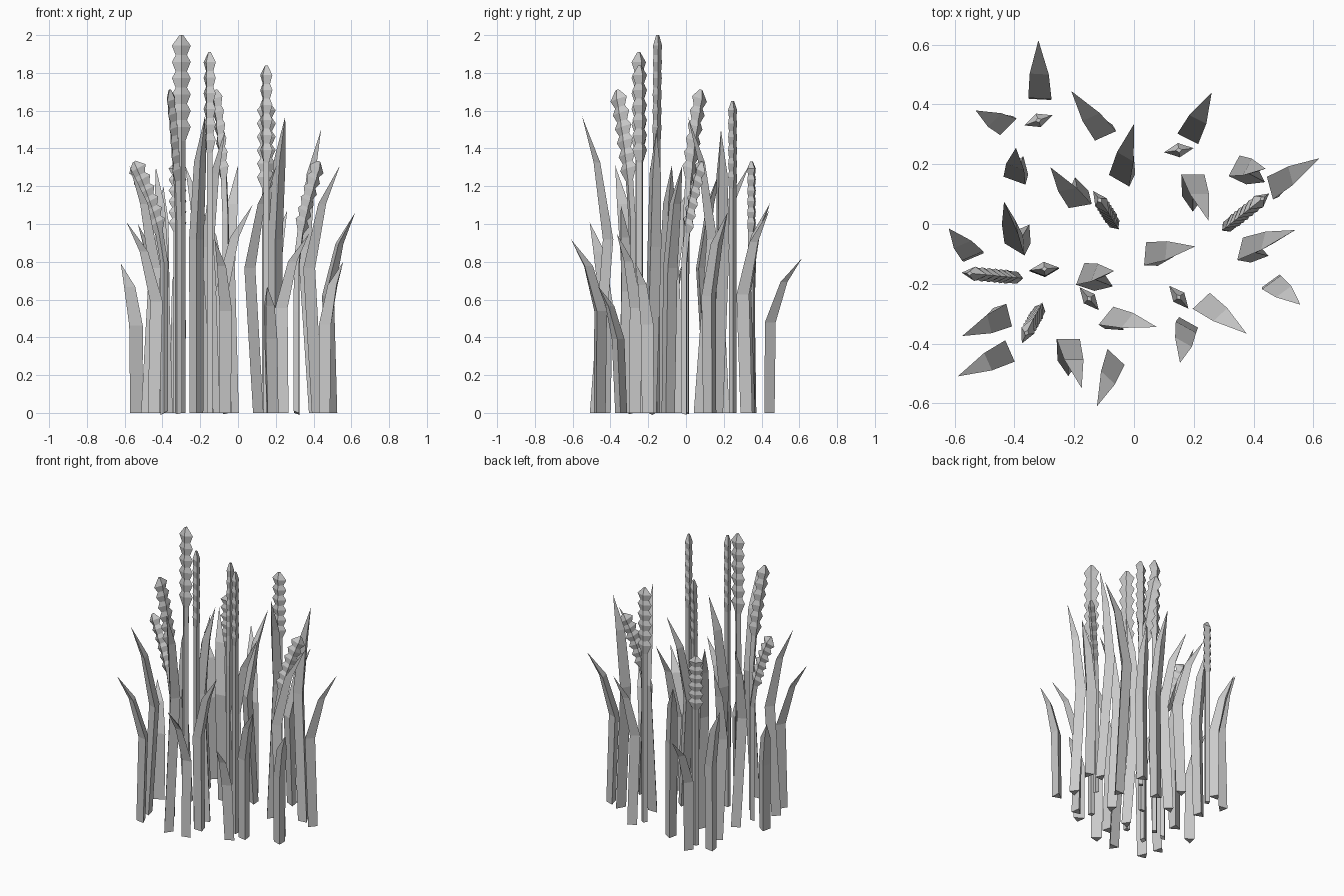
import bpy
import math
from mathutils import Vector

if "Cube" in bpy.data.objects:
    bpy.data.objects.remove(bpy.data.objects["Cube"])


def loft(name, rings, tip=None):
    """Skin equal-sized rings, cap the bottom, and close to a tip or a cap."""
    n = len(rings[0])
    verts = [p for r in rings for p in r]
    faces = [tuple(reversed(range(n)))]
    for k in range(len(rings) - 1):
        for i in range(n):
            j = (i + 1) % n
            faces.append((k * n + i, k * n + j, (k + 1) * n + j, (k + 1) * n + i))
    top = (len(rings) - 1) * n
    if tip is None:
        faces.append(tuple(range(top, top + n)))
    else:
        verts.append(tip)
        faces += [(top + i, top + (i + 1) % n, len(verts) - 1) for i in range(n)]
    me = bpy.data.meshes.new(name)
    me.from_pydata([tuple(v) for v in verts], [], faces)
    me.update()
    bpy.context.collection.objects.link(bpy.data.objects.new(name, me))


def blade(x, y, tx, ty, h, angle):
    """Three-sided leaf: flat inner face, outer ridge, bent to a pointed tip."""
    a = math.radians(angle)
    side = Vector((math.cos(a), math.sin(a), 0))
    out = Vector((-side.y, side.x, 0))
    base, lean = Vector((x, y, 0)), Vector((tx - x, ty - y, 0))
    if out.dot(lean) < 0:
        out, side = -out, -side
    rings = []
    for z, shift, wide, deep in (
            (0, out * 0.1 * (h - 0.85), 0.036, 0.052),
            (0.585, Vector(), 0.039, 0.055),
            (0.845, lean * 0.42, 0.032, 0.035)):
        c = base + shift + Vector((0, 0, z * h))
        rings.append([c - side * wide, c + out * deep, c + side * wide][::-1])
    loft("grass_blade", rings, base + lean + Vector((0, 0, h)))


def ear(x, y, tx, ty, h, angle):
    """Thin stalk carrying a notched diamond-section seed head."""
    a = math.radians(angle)
    u = Vector((math.cos(a), math.sin(a), 0))
    v = Vector((-u.y, u.x, 0))
    lean = Vector((tx - x, ty - y, 0))

    def ring(t, wide, deep):
        f = max(0, (t - 0.58) / 0.42) ** 1.6
        c = Vector((x, y, t * h)) + lean * f
        tilt = Vector((0, 0, -0.6 * u.dot(lean) / 0.17)) if lean.length > 0.05 else Vector()
        w = (u + tilt).normalized() * wide
        return [c + w, c + v * deep, c - w, c - v * deep]

    rings = [ring(t, 0.022, 0.02) for t in (0, 0.4, 0.6, 0.72)]
    # Seed bulges
    for i in range(6):
        t = 0.735 + i * 0.043
        rings += [ring(t + 0.022, 0.05, 0.024), ring(t + 0.04, 0.03, 0.02)]
    rings[-1] = ring(1.0, 0.01, 0.008)
    loft("seed_ear", rings)


# Leaves: inner edge centre, tip, height, edge direction
BLADES = [
    (-.315, .42, -.32, .615, .82, -3), (-.42, .325, -.53, .38, 1.0, 45),
    (-.095, .295, -.21, .445, 1.11, 24), (.18, .285, .26, .44, 1.07, -27),
    (-.05, .145, 0, .335, 1.31, -30), (-.4, .145, -.395, .255, 1.2, -20),
    (-.18, .06, -.28, .19, 1.31, 10), (-.4, -.085, -.435, .075, 1.3, -31),
    (.335, .195, .44, .185, 1.5, 62), (.455, .12, .62, .22, 1.06, 105),
    (.197, .165, .25, .01, 1.57, 0), (.037, -.1, .205, -.075, 1.31, 85),
    (.355, -.083, .54, -.02, 1.31, 76), (.46, -.195, .557, -.27, .8, 36),
    (.225, -.257, .377, -.367, .95, 43), (.174, -.345, .154, -.465, .67, -29),
    (-.094, -.307, .077, -.345, 1.1, 51), (-.06, -.445, -.124, -.61, .92, -43),
    (-.22, -.385, -.175, -.55, 1.57, 0), (-.415, -.425, -.59, -.51, 1.01, -66),
    (-.418, -.305, -.575, -.375, 1.31, -76), (-.54, -.107, -.62, -.015, .79, 23),
    (-.18, -.167, -.067, -.157, 1.5, 69),
]
for b in BLADES:
    blade(*b)

# Ears: foot, tip, height, broad direction
EARS = [
    (-.3, -.155, -.3, -.15, 2.0, 5), (-.15, -.25, -.15, -.25, 1.91, -50),
    (.15, -.245, .15, -.245, 1.84, -50), (.15, .247, .15, .247, 1.65, 8),
    (-.32, .347, -.32, .347, 1.33, 20), (-.065, .0, -.115, .08, 1.71, -55),
    (-.315, -.285, -.36, -.365, 1.71, 65), (.31, -.01, .43, .085, 1.33, 38),
    (-.39, -.18, -.55, -.165, 1.33, -5),
]
for e in EARS:
    ear(*e)
